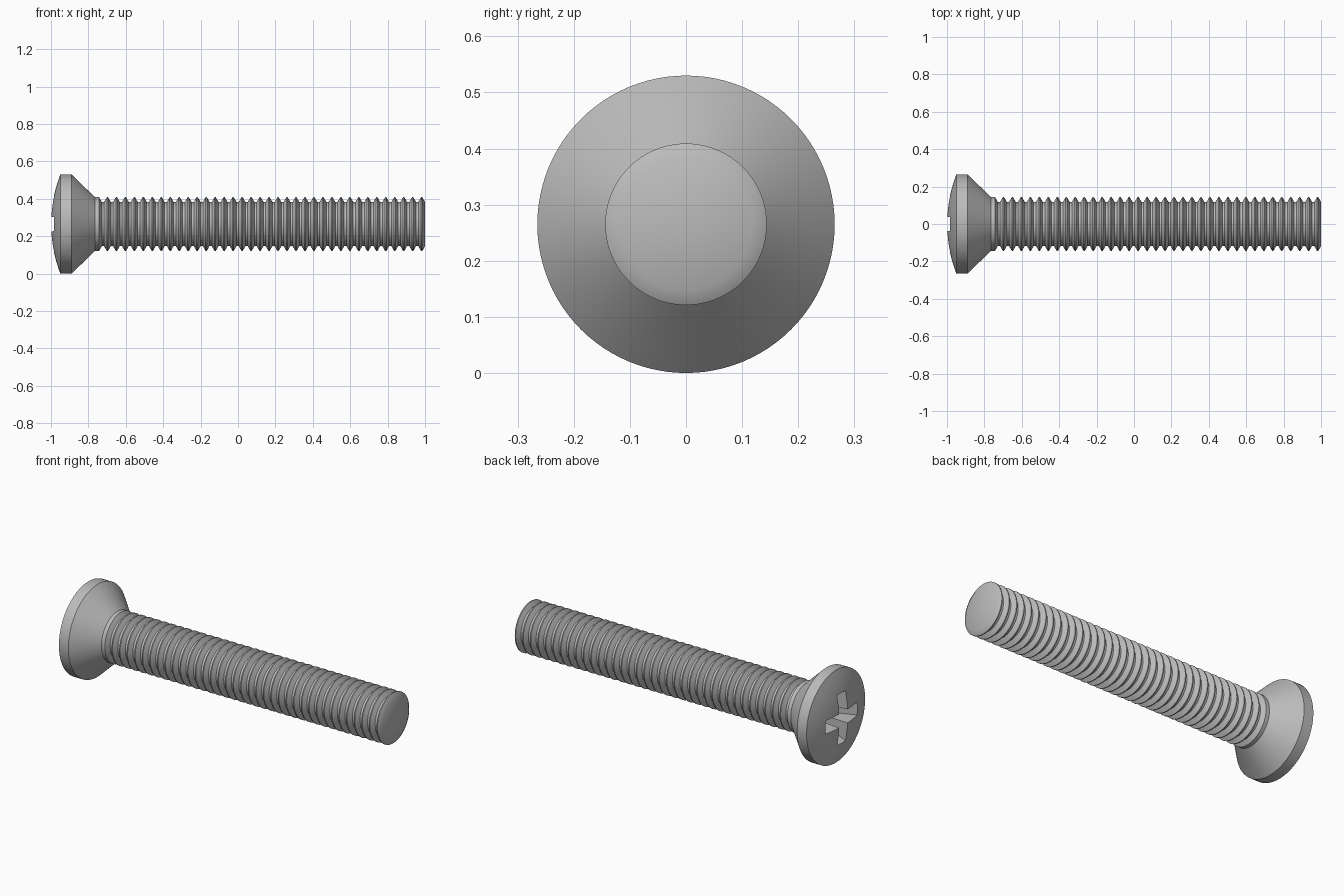
import bpy
import bmesh
import math
from mathutils import Matrix, Vector

cube = bpy.data.objects.get("Cube")
if cube:
    bpy.data.objects.remove(cube)

AXIS_Z = 0.265      # height of the screw's axis
HEAD_R = 0.265
CREST_R = 0.144
ROOT_R = 0.118
PITCH = 0.048
RIDGES = 36

steel = bpy.data.materials.new("grey steel")
steel.use_nodes = True
steel.diffuse_color = (0.5, 0.5, 0.5, 1)
steel.node_tree.nodes["Principled BSDF"].inputs["Base Color"].default_value = (0.5, 0.5, 0.5, 1)


def finish(name, bm):
    bmesh.ops.recalc_face_normals(bm, faces=bm.faces)
    mesh = bpy.data.meshes.new(name)
    bm.to_mesh(mesh)
    bm.free()
    mesh.materials.append(steel)
    obj = bpy.data.objects.new(name, mesh)
    bpy.context.collection.objects.link(obj)
    obj.location.z = AXIS_Z
    return obj


def lathe(name, profile, steps=96):
    """Turn (x, radius) points about the x axis; ends on or off the axis are closed."""
    bm = bmesh.new()
    rings = []
    for x, r in profile:
        if r == 0:
            rings.append([bm.verts.new((x, 0, 0))] * steps)
        else:
            angles = [math.tau * i / steps for i in range(steps)]
            rings.append([bm.verts.new((x, r * math.cos(a), r * math.sin(a))) for a in angles])
    for a, b in zip(rings, rings[1:]):
        for i in range(steps):
            j = (i + 1) % steps
            bm.faces.new(list(dict.fromkeys((a[i], a[j], b[j], b[i]))))
    for ring, (x, r) in ((rings[0], profile[0]), (rings[-1], profile[-1])):
        if r > 0:
            bm.faces.new(ring)
    return finish(name, bm)


def shade(obj, degrees):
    bpy.ops.object.select_all(action="DESELECT")
    obj.select_set(True)
    bpy.context.view_layer.objects.active = obj
    bpy.ops.object.shade_smooth_by_angle(angle=math.radians(degrees))


# Head: shallow dome, short rim and countersunk cone
dome = [(-1 + 0.05 * (i / 10) ** 2, HEAD_R * i / 10) for i in range(11)]
head = lathe("head", dome + [(-0.89, HEAD_R), (-0.765, CREST_R)])

# Shank: plain collar, then evenly spaced ridges
shank_profile = [(-0.78, CREST_R), (-0.743, CREST_R), (-0.728, ROOT_R)]
for i in range(RIDGES):
    end = 1 - (RIDGES - 1 - i) * PITCH
    shank_profile += [(end - 0.036, ROOT_R), (end - 0.021, CREST_R),
                      (end - 0.015, CREST_R), (end, ROOT_R)]
shank = lathe("threaded_shank", shank_profile)

# Cross recess: a tapered plus-shaped cutter
bm = bmesh.new()
sections = []
for x, reach, half in ((-1.05, 0.176, 0.041), (-0.85, 0.08, 0.032)):
    outline = []
    for arm in range(4):
        turn = Matrix.Rotation(arm * math.pi / 2, 3, "X")
        for y, z in ((reach, -half), (reach, half), (half, half)):
            outline.append(bm.verts.new(turn @ Vector((x, y, z))))
    sections.append(outline)
top, bottom = sections
for i in range(12):
    j = (i + 1) % 12
    bm.faces.new((top[i], top[j], bottom[j], bottom[i]))
bm.faces.new(top)
bm.faces.new(bottom)
cutter = finish("recess_cutter", bm)

cut = head.modifiers.new("cross recess", "BOOLEAN")
cut.operation = "DIFFERENCE"
cut.solver = "EXACT"
cut.object = cutter
bpy.context.view_layer.objects.active = head
bpy.ops.object.modifier_apply(modifier=cut.name)
bpy.data.objects.remove(cutter)

shade(head, 20)
shade(shank, 30)
